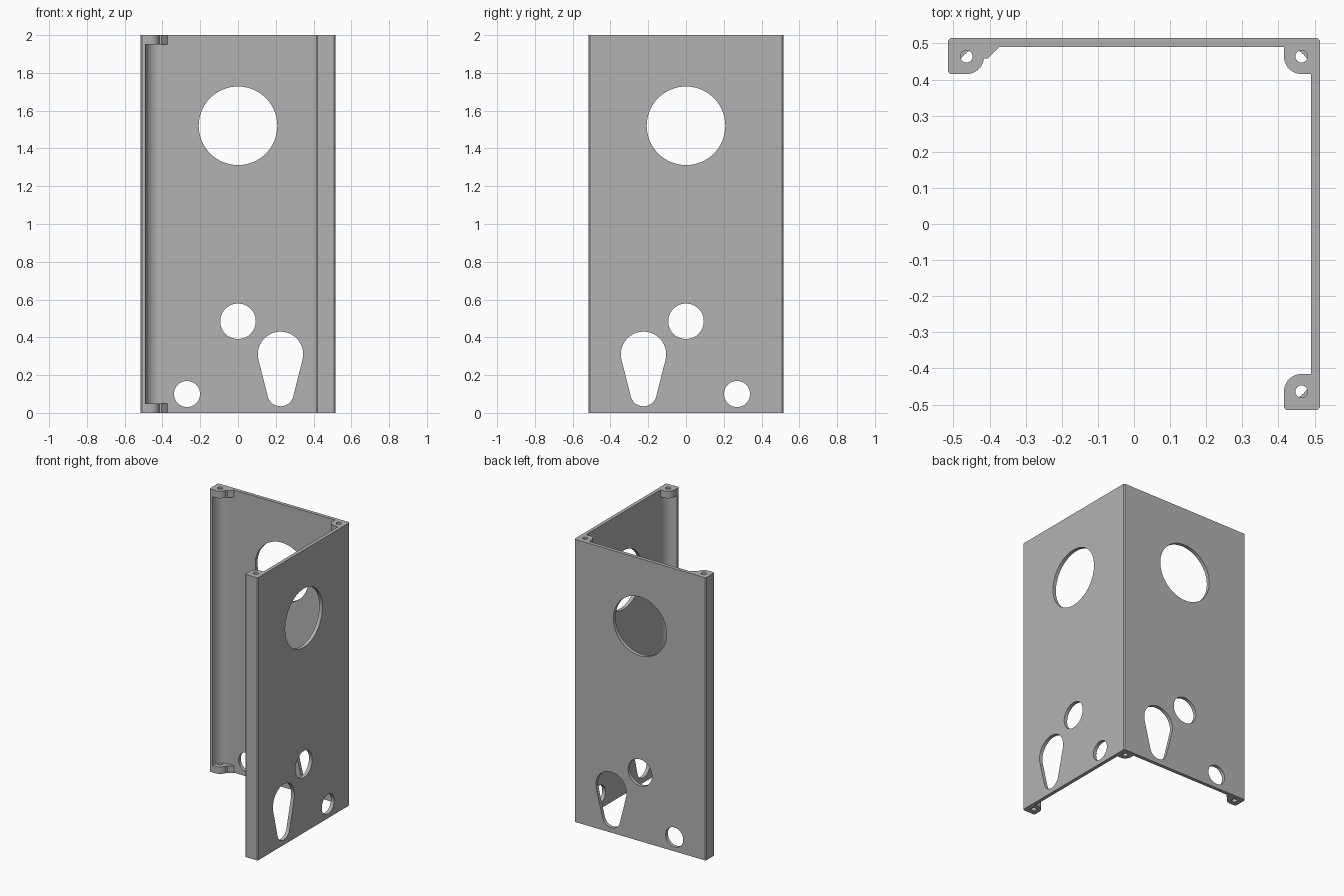
import bpy, bmesh, math
from mathutils import Matrix

if "Cube" in bpy.data.objects:
    bpy.data.objects.remove(bpy.data.objects["Cube"])

OUT, IN, END, C = 0.515, 0.49, 0.415, 0.007   # outer face, inner face, lip end, corner chamfer
TAB = 0.05                                    # tab thickness
HEIGHT = 2.0

grey = bpy.data.materials.new("plain grey")
grey.use_nodes = True
grey.diffuse_color = (0.45, 0.45, 0.45, 1)
grey.node_tree.nodes["Principled BSDF"].inputs["Base Color"].default_value = (0.45, 0.45, 0.45, 1)


def arc(cx, cy, r, a0, a1, n):
    """Points on an arc, angles in degrees."""
    return [(cx + r * math.cos(math.radians(a0 + (a1 - a0) * k / n)),
             cy + r * math.sin(math.radians(a0 + (a1 - a0) * k / n))) for k in range(n + 1)]


def circle(cx, cy, r, n=64):
    return arc(cx, cy, r, 0, 360, n)[:-1]


def prism(name, outline, z0, z1, matrix=Matrix()):
    """Extrude a closed outline from z0 to z1."""
    bm = bmesh.new()
    face = bm.faces.new([bm.verts.new((x, y, z0)) for x, y in outline])
    top = bmesh.ops.extrude_face_region(bm, geom=[face])["geom"]
    bmesh.ops.translate(bm, vec=(0, 0, z1 - z0),
                        verts=[v for v in top if isinstance(v, bmesh.types.BMVert)])
    bmesh.ops.transform(bm, matrix=matrix, verts=bm.verts)
    bmesh.ops.recalc_face_normals(bm, faces=bm.faces)
    mesh = bpy.data.meshes.new(name)
    bm.to_mesh(mesh)
    bm.free()
    mesh.materials.append(grey)
    obj = bpy.data.objects.new(name, mesh)
    bpy.context.collection.objects.link(obj)
    return obj


def activate(obj):
    bpy.ops.object.select_all(action="DESELECT")
    obj.select_set(True)
    bpy.context.view_layer.objects.active = obj


def cut(obj, cutter):
    """Subtract the cutter, then discard it."""
    cutter.hide_render = True
    mod = obj.modifiers.new("cut", "BOOLEAN")
    mod.operation, mod.solver, mod.object = "DIFFERENCE", "EXACT", cutter
    activate(obj)
    bpy.ops.object.modifier_apply(modifier=mod.name)
    bpy.data.objects.remove(cutter)


def smooth(obj):
    activate(obj)
    bpy.ops.object.shade_smooth_by_angle(angle=math.radians(30))


# Two walls in an L, each ending in a short lip
half = [(OUT, OUT - C), (OUT, C - OUT), (OUT - C, -OUT), (END + C, -OUT),
        (END, C - OUT), (END, -IN), (IN, -IN)]
walls = prism("walls", half + [(IN, IN)] + [(y, x) for x, y in reversed(half)], 0, HEIGHT)

# Openings, the same set in each wall
big, small = (0.225, 0.31, 0.12), (0.225, 0.105, 0.07)
lean = math.degrees(math.asin((big[2] - small[2]) / (big[1] - small[1])))
keyhole = arc(*big, -lean, 180 + lean, 40) + arc(*small, 180 + lean, 360 - lean, 32)
openings = [circle(0, 1.52, 0.208, 96), circle(0, 0.485, 0.094),
            circle(-0.27, 0.1, 0.069, 48), keyhole]
upright = Matrix.Rotation(math.pi / 2, 4, "X")
for turn in (0, -math.pi / 2):
    for outline in openings:
        cut(walls, prism("cutter", outline, -0.6, -0.45, Matrix.Rotation(turn, 4, "Z") @ upright))
smooth(walls)

# Rounded corner fillets with screw tabs at both ends
tab_shape = [(IN, END)] + arc(0.465, 0.465, 0.05, 270, 180, 12) + [(END, IN), (IN, IN)]
fillet_shape = [(IN, IN)] + arc(0.42, 0.42, 0.07, 0, 90, 16)
nub_shape = [(0.425, 0.459), (0.405, 0.459), (0.374, IN), (0.425, IN)]
for corner, sx, sy in (("back_right", -1, 1), ("back_left", 1, 1), ("front_left", 1, -1)):
    def place(shape):
        return [(x * sx, y * sy) for x, y in shape]
    smooth(prism(corner + "_fillet", place(fillet_shape), TAB, HEIGHT - TAB))
    for level, z in (("bottom", 0), ("top", HEIGHT - TAB)):
        tab = prism(f"{corner}_{level}_tab", place(tab_shape), z, z + TAB)
        cut(tab, prism("cutter", circle(0.464 * sx, 0.464 * sy, 0.017, 24), z - 0.02, z + TAB + 0.02))
        smooth(tab)
        # Small angled stop beside the free back corner
        if corner == "back_right":
            prism(f"{level}_tab_stop", place(nub_shape), z, z + TAB)
